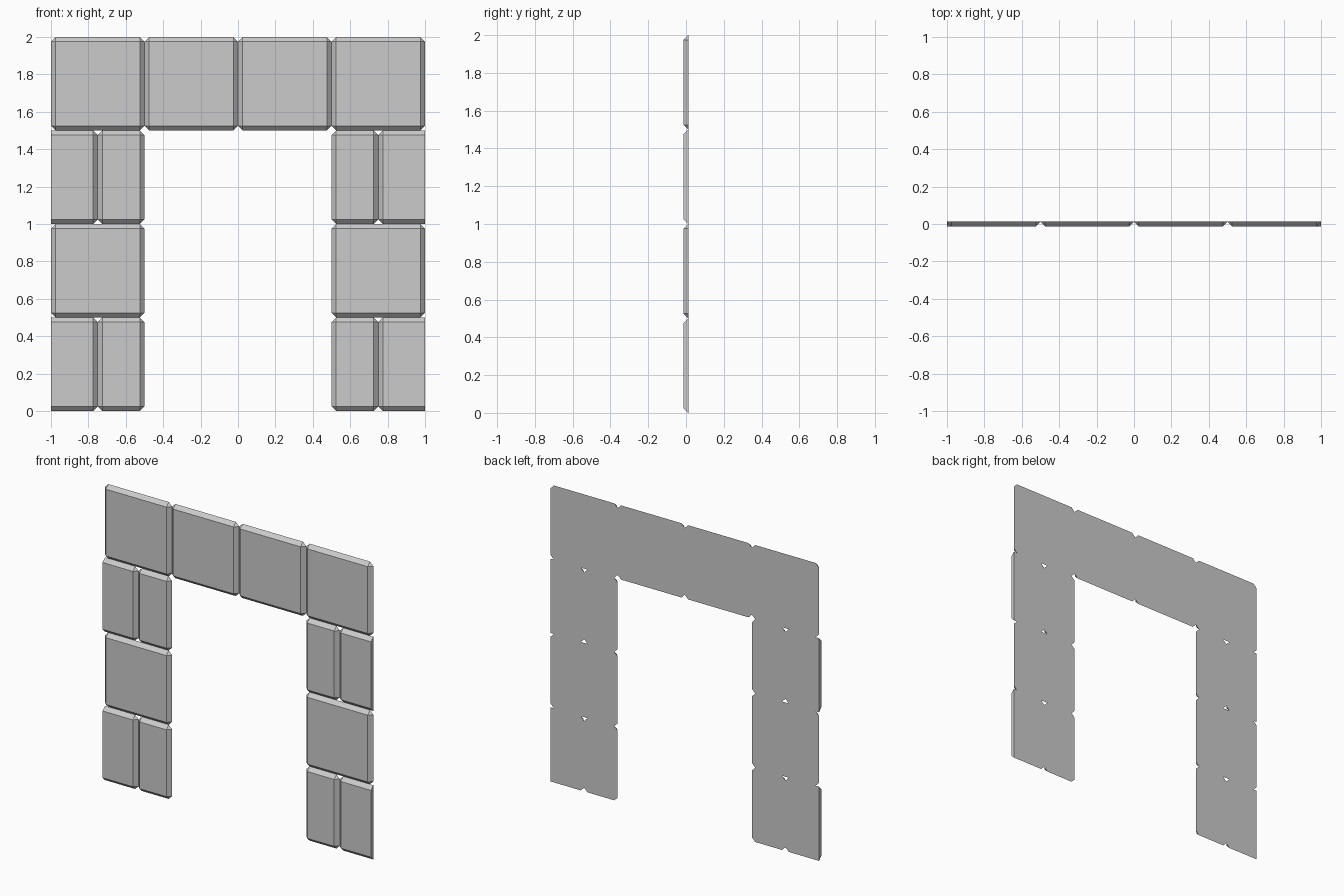
import bpy, bmesh

if "Cube" in bpy.data.objects:
    bpy.data.objects.remove(bpy.data.objects["Cube"])

Y = 0.0125   # half thickness
B = 0.025    # 45 degree chamfer around the front face


def block(name, x0, x1, z0, z1, cut_left=False, cut_right=False):
    """Flat-backed stone slab with chamfered front; cut sides stay square."""
    bm = bmesh.new()
    for x, sx, cut in ((x0, 1, cut_left), (x1, -1, cut_right)):
        for z, sz in ((z0, 1), (z1, -1)):
            if cut:
                pts = [(x, -Y, z + sz * B), (x, Y, z)]
            else:
                pts = [(x + sx * B, -Y, z + sz * B),
                       (x, Y, z + sz * B), (x + sx * B, Y, z)]
            for p in pts:
                bm.verts.new(p)
    bmesh.ops.convex_hull(bm, input=bm.verts[:])
    bmesh.ops.dissolve_limit(bm, angle_limit=0.02,
                             verts=bm.verts[:], edges=bm.edges[:])
    bmesh.ops.recalc_face_normals(bm, faces=bm.faces[:])
    mesh = bpy.data.meshes.new(name)
    bm.to_mesh(mesh)
    bm.free()
    obj = bpy.data.objects.new(name, mesh)
    bpy.context.collection.objects.link(obj)
    return obj


# lintel row of four blocks
for i in range(4):
    x = -1 + 0.5 * i
    block(f"lintel_block_{i + 1}", x, x + 0.5, 1.5, 2.0)

# jambs: full block between two courses of half blocks
for side, x in (("left", -1.0), ("right", 0.5)):
    block(f"{side}_jamb_full_block", x, x + 0.5, 0.5, 1.0)
    for course, z in (("lower", 0.0), ("upper", 1.0)):
        # the outer half is cut off square at the panel edge
        block(f"{side}_jamb_{course}_half_block_a", x, x + 0.25, z, z + 0.5,
              cut_left=side == "left")
        block(f"{side}_jamb_{course}_half_block_b", x + 0.25, x + 0.5, z, z + 0.5,
              cut_right=side == "right")
